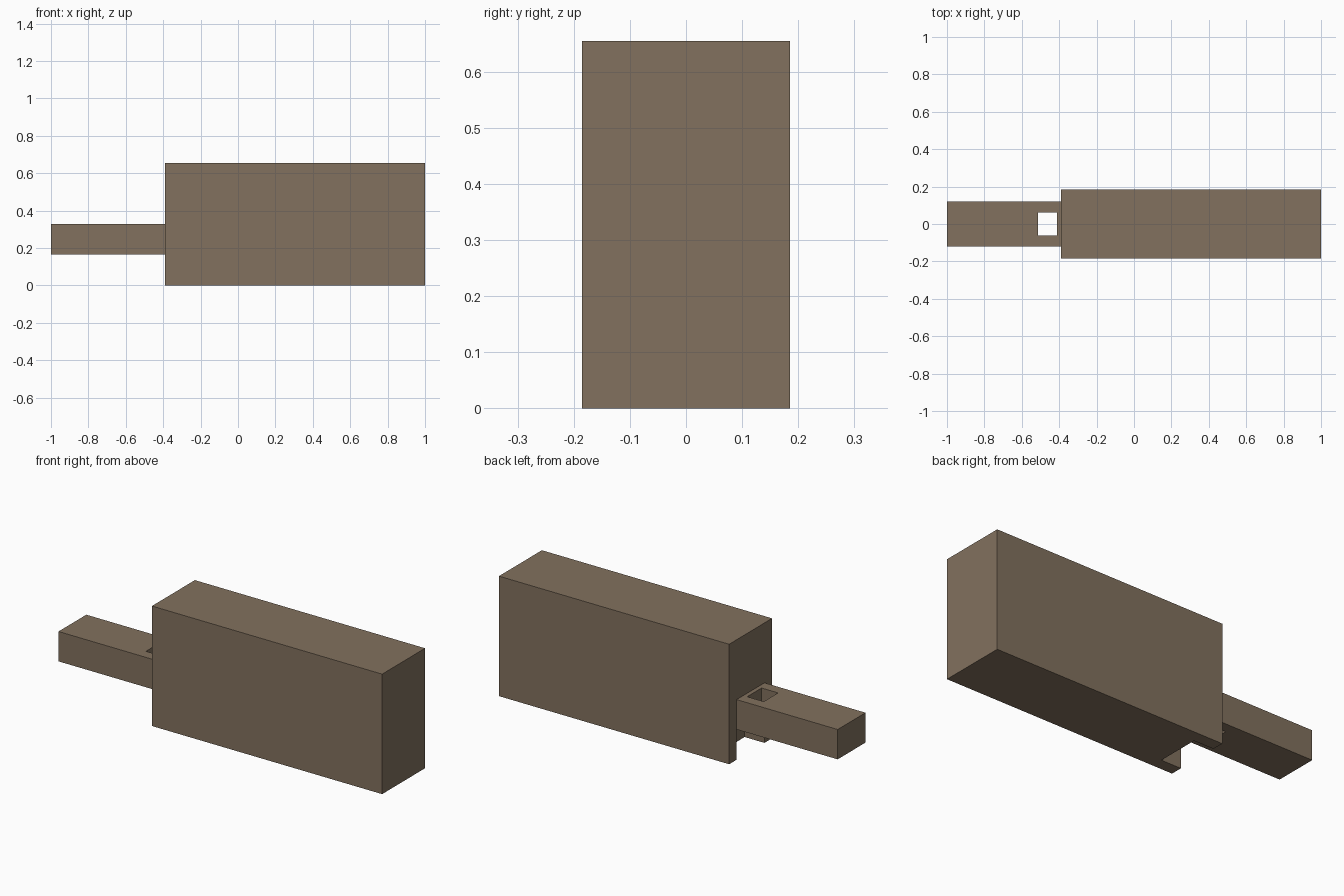
import bpy, bmesh

if "Cube" in bpy.data.objects:
    bpy.data.objects.remove(bpy.data.objects["Cube"])

wood = bpy.data.materials.new("brown")
wood.diffuse_color = (0.223, 0.165, 0.112, 1)
wood.use_nodes = True
wood.node_tree.nodes["Principled BSDF"].inputs["Base Color"].default_value = wood.diffuse_color


def box(name, lo, hi):
    """Axis-aligned box between two corners."""
    bm = bmesh.new()
    bmesh.ops.create_cube(bm, size=1)
    for v in bm.verts:
        v.co = [(a + b) / 2 + c * (b - a) for a, b, c in zip(lo, hi, v.co)]
    me = bpy.data.meshes.new(name)
    bm.to_mesh(me)
    bm.free()
    me.materials.append(wood)
    ob = bpy.data.objects.new(name, me)
    bpy.context.collection.objects.link(ob)
    return ob


def cut(target, cutter):
    """Subtract a hidden cutter from the target."""
    mod = target.modifiers.new("cut", 'BOOLEAN')
    mod.operation = 'DIFFERENCE'
    mod.solver = 'EXACT'
    mod.object = cutter
    cutter.hide_render = True
    cutter.hide_set(True)


# Large block with a notch at the lower left end, open below and to the end
block = box("block", (-0.39, -0.185, 0), (1, 0.185, 0.655))
cut(block, box("notch_cutter", (-0.5, -0.12, -0.1), (-0.27, 0.12, 0.328)))

# Bar seated in the upper half of the notch, with a square hole through it
bar = box("bar", (-1, -0.12, 0.165), (-0.27, 0.12, 0.328))
cut(bar, box("hole_cutter", (-0.513, -0.062, 0), (-0.413, 0.062, 0.5)))
